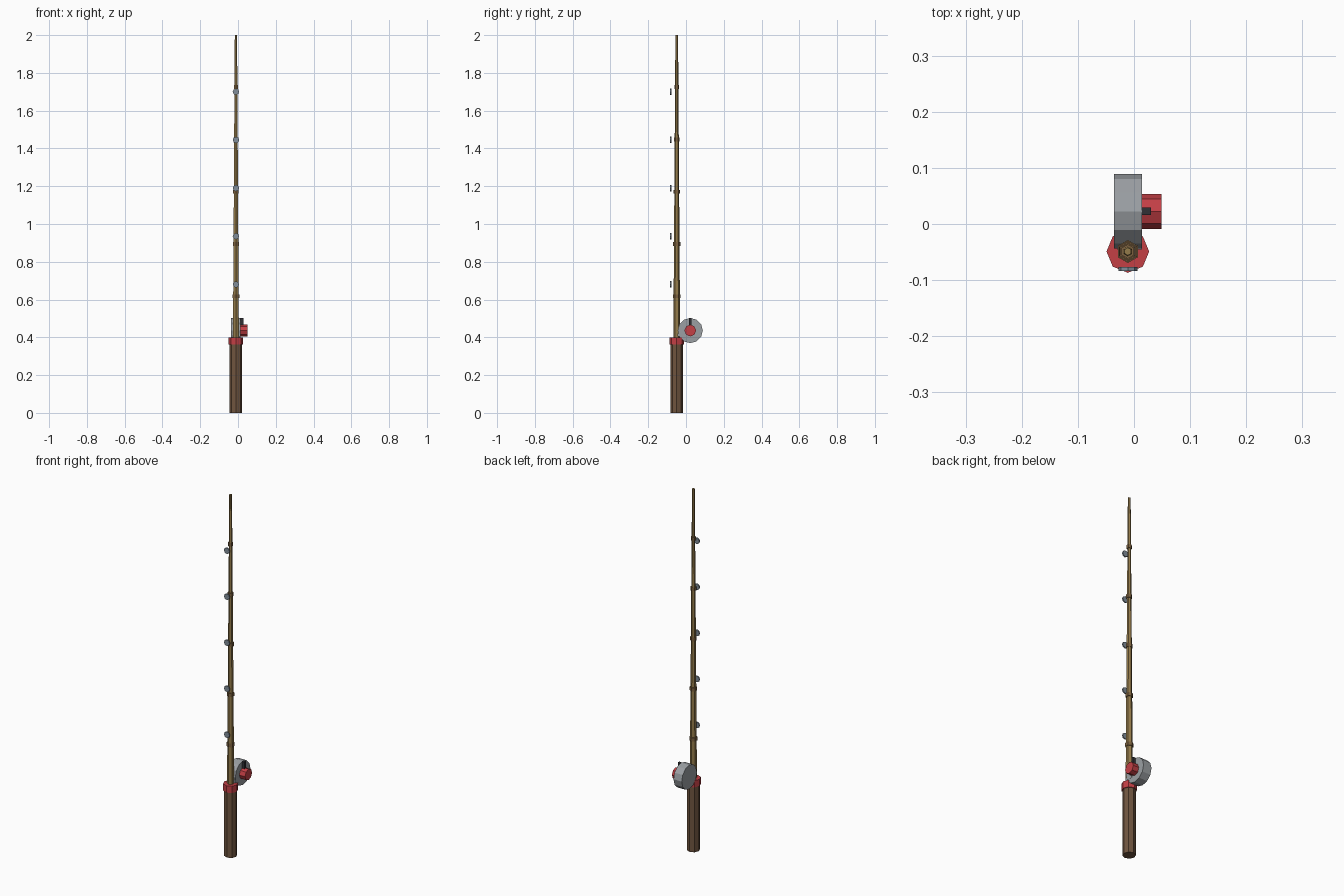
import bpy
from math import pi

if "Cube" in bpy.data.objects:
    bpy.data.objects.remove(bpy.data.objects["Cube"])

CX, CY = -0.011, -0.049      # rod axis
RY, RZ = 0.0225, 0.436       # reel centre


def material(name, rgb):
    m = bpy.data.materials.new(name)
    m.diffuse_color = (*rgb, 1)
    m.use_nodes = True
    m.node_tree.nodes["Principled BSDF"].inputs["Base Color"].default_value = m.diffuse_color
    return m


WOOD = material("dark_wood", (0.16, 0.09, 0.05))
BAMBOO = material("bamboo", (0.30, 0.20, 0.07))
NODE = material("bamboo_node", (0.20, 0.12, 0.05))
RED = material("red", (0.55, 0.05, 0.06))
METAL = material("metal", (0.33, 0.35, 0.37))
STEEL = material("guide_steel", (0.22, 0.27, 0.32))
BLACK = material("black", (0.03, 0.03, 0.035))


def finish(name, mat):
    o = bpy.context.object
    o.name = name
    o.data.materials.append(mat)
    return o


def post(name, sides, r1, r2, z0, z1, mat):
    """Upright tapered prism on the rod axis."""
    bpy.ops.mesh.primitive_cone_add(vertices=sides, radius1=r1, radius2=r2, depth=z1 - z0,
                                    location=(CX, CY, (z0 + z1) / 2))
    return finish(name, mat)


def disc_x(name, sides, r, x0, x1, mat):
    """Prism on the reel axis, along x."""
    bpy.ops.mesh.primitive_cylinder_add(vertices=sides, radius=r, depth=x1 - x0,
                                        location=((x0 + x1) / 2, RY, RZ), rotation=(0, pi / 2, 0))
    return finish(name, mat)


def box(name, lo, hi, mat):
    bpy.ops.mesh.primitive_cube_add(size=1, location=[(a + b) / 2 for a, b in zip(lo, hi)])
    bpy.context.object.scale = [b - a for a, b in zip(lo, hi)]
    return finish(name, mat)


# Grip and collar
post("grip", 8, 0.033, 0.033, 0, 0.37, WOOD)
post("collar", 8, 0.038, 0.038, 0.362, 0.40, RED)


# Tapered bamboo rod with raised nodes
def rod_radius(z):
    return 0.018 - 0.011 * (z - 0.4) / 1.6


post("rod", 6, rod_radius(0.39), rod_radius(2.0), 0.39, 2.0, BAMBOO)
for i in range(5):
    z = 0.617 + 0.277 * i
    r = rod_radius(z) + 0.004
    post(f"rod_node_{i + 1}", 6, r, r, z - 0.01, z + 0.01, NODE)

# Line guides along the front of the rod
for i in range(5):
    bpy.ops.mesh.primitive_cylinder_add(vertices=8, radius=0.017, depth=0.007,
                                        location=(CX, -0.08, 0.68 + 0.255 * i),
                                        rotation=(pi / 2, 0, 0))
    finish(f"line_guide_{i + 1}", STEEL)

# Reel with foot, crank arm and knob
disc_x("reel_drum", 12, 0.0665, -0.036, 0.014, METAL)
box("reel_foot", (-0.03, -0.045, 0.405), (0.0145, 0.0, 0.42), METAL)
box("crank_arm", (0.013, RY - 0.0065, RZ), (0.030, RY + 0.0065, 0.502), BLACK)
disc_x("reel_knob", 8, 0.031, 0.012, 0.049, RED)
